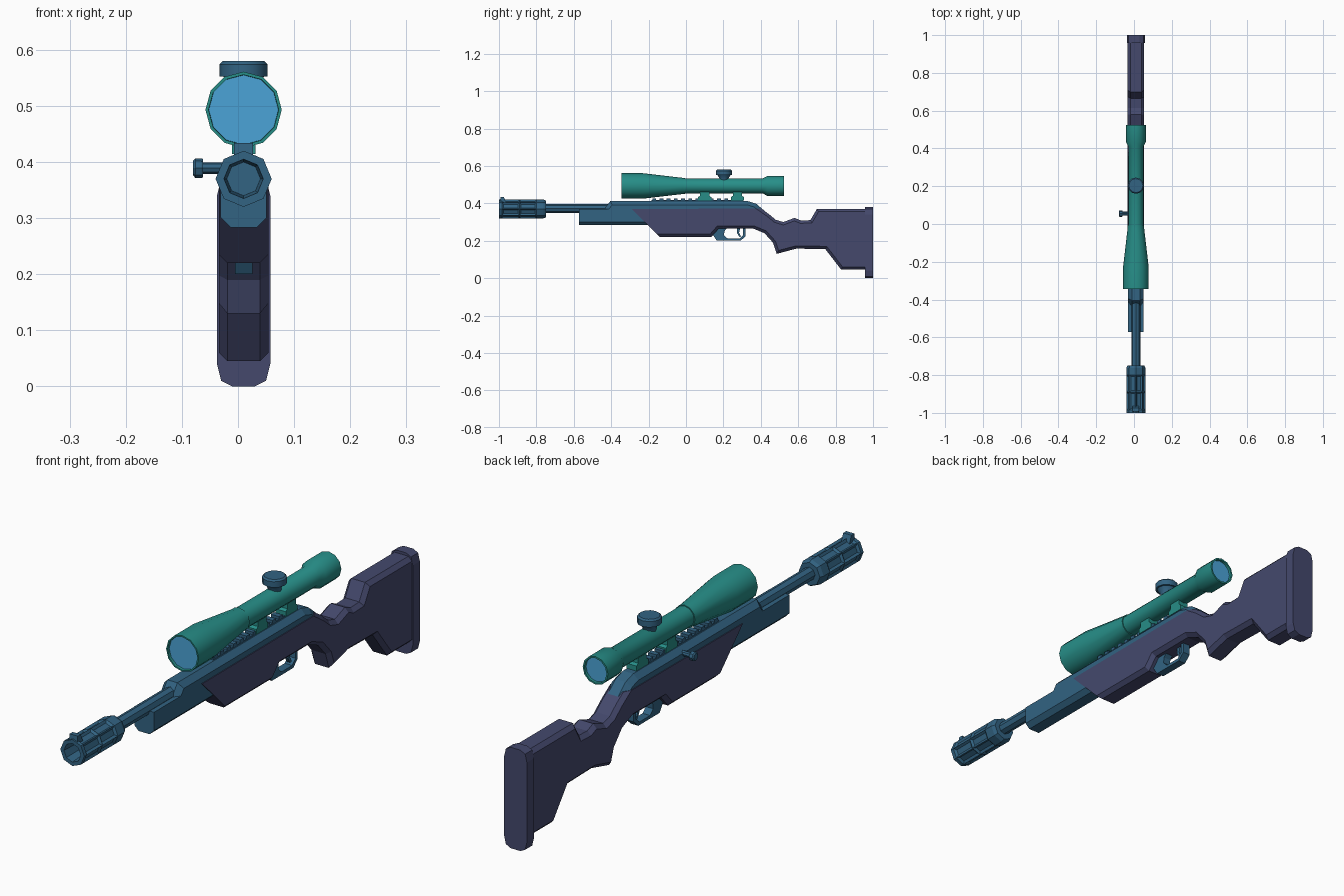
import bpy, bmesh, math
from mathutils import Vector

if "Cube" in bpy.data.objects:
    bpy.data.objects.remove(bpy.data.objects["Cube"])

CX = 0.01  # centre line of the rifle (bolt handle offsets the bounds)


def mat(name, col):
    m = bpy.data.materials.new(name)
    m.diffuse_color = (*col, 1)
    m.use_nodes = True
    m.node_tree.nodes["Principled BSDF"].inputs["Base Color"].default_value = m.diffuse_color
    return m


TEAL = mat("teal", (0.020, 0.270, 0.245))
BLUE = mat("steel blue", (0.032, 0.125, 0.225))
NAVY = mat("navy", (0.058, 0.066, 0.152))
LENS = mat("lens blue", (0.070, 0.370, 0.680))


def finish(name, bm, mats, smooth=None):
    bmesh.ops.recalc_face_normals(bm, faces=bm.faces[:])
    me = bpy.data.meshes.new(name)
    bm.to_mesh(me)
    bm.free()
    for m in mats:
        me.materials.append(m)
    if smooth:
        for p in me.polygons:
            p.use_smooth = True
        me.set_sharp_from_angle(angle=math.radians(smooth))
    ob = bpy.data.objects.new(name, me)
    bpy.context.scene.collection.objects.link(ob)
    return ob


def slab(name, pts, hw, m, bevel=0, rule=lambda y, z: True):
    """Side profile (y, z) extruded across x, rims bevelled where rule holds."""
    bm = bmesh.new()
    f = bm.faces.new([bm.verts.new((CX - hw, y, z)) for y, z in pts])
    r = bmesh.ops.extrude_face_region(bm, geom=[f])
    for v in r["geom"]:
        if isinstance(v, bmesh.types.BMVert):
            v.co.x = CX + hw
    bmesh.ops.recalc_face_normals(bm, faces=bm.faces[:])
    if bevel:
        rim = []
        for e in bm.edges:
            a, b = (v.co for v in e.verts)
            c = (a + b) / 2
            if abs(a.x - b.x) < 1e-5 and rule(c.y, c.z):
                rim.append(e)
        bmesh.ops.bevel(bm, geom=rim, offset=bevel, segments=1, affect='EDGES')
    return finish(name, bm, [m])


def lathe(name, prof, n, mats, axis, origin, smooth=None, edit=None):
    """Profile (radius, position) turned about an axis; the caps use the last material."""
    bm = bmesh.new()
    rings = []
    for r, t in prof:
        ring = []
        for i in range(n):
            a = 2 * math.pi * i / n
            c, s = r * math.cos(a), r * math.sin(a)
            p = {'x': (t, c, s), 'y': (c, t, s), 'z': (c, s, t)}[axis]
            ring.append(bm.verts.new(Vector(p) + Vector(origin)))
        rings.append(ring)
    for a, b in zip(rings, rings[1:]):
        for i in range(n):
            j = (i + 1) % n
            bm.faces.new((a[i], a[j], b[j], b[i]))
    for ring in (rings[0], rings[-1]):
        bm.faces.new(ring).material_index = len(mats) - 1
    bmesh.ops.recalc_face_normals(bm, faces=bm.faces[:])
    if edit:
        edit(bm)
    return finish(name, bm, mats, smooth)


# Wooden stock with grip
slab("stock", [(-0.29, .37), (-0.14, .22), (.135, .22), (.175, .265), (.36, .265),
               (.42, .24), (.465, .19), (.485, .13), (.59, .158), (.745, .155),
               (.83, .045), (.96, .045), (.96, .37), (.70, .37), (.665, .31),
               (.615, .308), (.58, .322), (.52, .30), (.48, .312), (.44, .345),
               (.40, .372)],
     .044, NAVY, .015,
     lambda y, z: not (y < .40 and z > .28) and y < .955)

# Butt pad: rounded section pushed along y
bm = bmesh.new()
half = [(.02, 0), (.04, .01), (.0475, .04), (.0475, .34), (.04, .37), (.02, .38)]
sec = half + [(-x, z) for x, z in reversed(half)]
f = bm.faces.new([bm.verts.new((CX + x, .958, z)) for x, z in sec])
r = bmesh.ops.extrude_face_region(bm, geom=[f])
for v in r["geom"]:
    if isinstance(v, bmesh.types.BMVert):
        v.co.y = 1.0
finish("butt_pad", bm, [NAVY])

# Fore-end and receiver
slab("fore_end", [(-.573, .283), (-.573, .37), (.30, .37), (.30, .283)], .041, BLUE,
     .018, lambda y, z: z < .3)
slab("receiver", [(-.44, .365), (-.405, .412), (.33, .412), (.375, .398), (.42, .36),
                  (.30, .33), (-.30, .33)], .041, BLUE, .02,
     lambda y, z: z > .37)

# Barrel
lathe("barrel", [(.024, -.78), (.024, -.35)], 8, [BLUE], 'y', (CX, 0, .372))


# Muzzle brake with sunken slots and a hollow bore
def slots(bm):
    fs = [f for f in bm.faces
          if -.985 < f.calc_center_median().y < -.80
          and (f.calc_center_median() - Vector((CX, f.calc_center_median().y, .37))).length > .042]
    bmesh.ops.inset_individual(bm, faces=fs, thickness=.012, depth=-.007)


lathe("muzzle_brake", [(.030, -.93), (.035, -1), (.05, -1), (.05, -.985), (.05, -.89),
                       (.05, -.80), (.05, -.762), (.044, -.748)], 8, [BLUE], 'y',
      (CX, 0, .37), edit=slots)
slab("front_sight", [(-.995, .405), (-.992, .434), (-.974, .434), (-.962, .405)], .017, BLUE)

# Scope rail with teeth
slab("rail", [(-.185, .405), (-.185, .417), (.305, .417), (.305, .405)], .017, BLUE)
for i in range(13):
    y = -.18 + i * .0385
    slab(f"rail_tooth_{i + 1}", [(y, .412), (y, .427), (y + .02, .427), (y + .02, .412)],
         .017, BLUE)

# Scope mounts
for k, y in enumerate((.065, .24)):
    slab(f"scope_mount_{k + 1}", [(y, .414), (y, .433), (y + .01, .44), (y + .01, .475),
                                  (y + .06, .475), (y + .06, .44), (y + .07, .433),
                                  (y + .07, .414)], .021, TEAL)

# Scope body, end caps are the lenses
lathe("scope", [(.062, -.335), (.0625, -.345), (.068, -.345), (.068, -.23), (.0435, -.02),
                (.0435, -.006), (.040, -.006), (.040, .41), (.053, .435), (.053, .525),
                (.0465, .525), (.046, .515)], 12, [TEAL, LENS], 'y', (CX, 0, .493), 35)

# Scope adjustment knob
lathe("scope_knob", [(.024, .52), (.024, .534), (.036, .552), (.043, .552), (.043, .574),
                     (.037, .58)], 12, [BLUE], 'z', (CX, .203, 0), 35)

# Bolt handle
lathe("bolt_handle", [(.010, -.02), (.010, -.062), (.0165, -.062), (.0175, -.066),
                      (.0175, -.076), (.013, -.08)], 8, [BLUE], 'x', (0, .055, .389))

# Trigger guard and trigger
slab("trigger_guard", [(.14, .27), (.14, .238), (.165, .20), (.292, .20), (.319, .225),
                       (.319, .27), (.306, .27), (.306, .231), (.286, .212), (.222, .212),
                       (.203, .23), (.206, .252), (.222, .27)], .0155, BLUE)
slab("trigger", [(.272, .27), (.29, .27), (.284, .243), (.294, .222), (.286, .22),
                 (.272, .243)], .007, BLUE)
